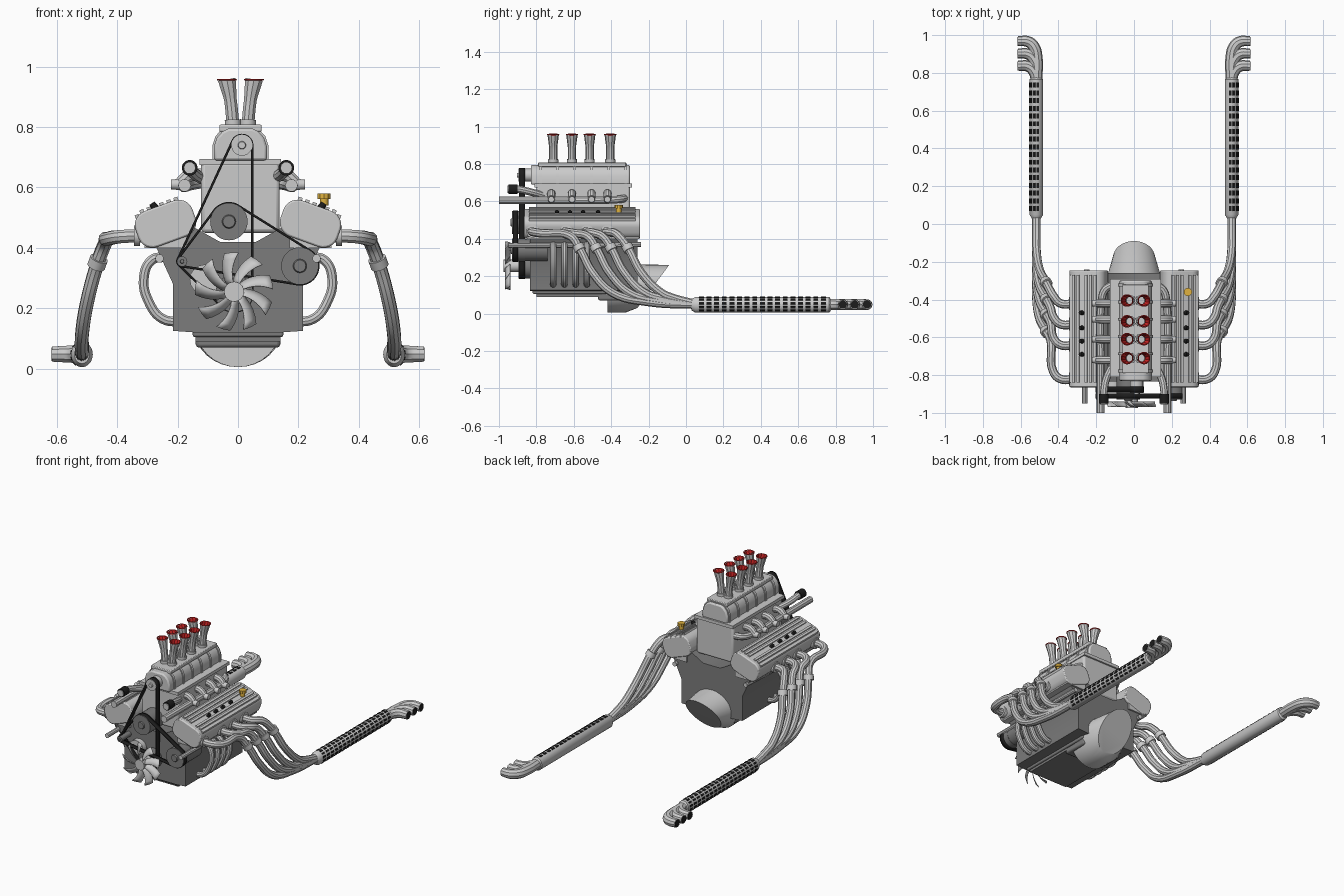
import bpy, bmesh, math
from mathutils import Vector, Matrix
from mathutils.geometry import convex_hull_2d

if "Cube" in bpy.data.objects:
    bpy.data.objects.remove(bpy.data.objects["Cube"])


def material(name, c):
    m = bpy.data.materials.new(name)
    m.diffuse_color = (*c, 1)
    m.use_nodes = True
    m.node_tree.nodes["Principled BSDF"].inputs["Base Color"].default_value = m.diffuse_color
    return m


DARK = material("dark_iron", (.2, .2, .2))
BLACK = material("black", (.012, .012, .012))
RED = material("red", (.7, .02, .02))
GOLD = material("gold", (.75, .45, .05))


def finish(name, bm, mat=None):
    bmesh.ops.recalc_face_normals(bm, faces=bm.faces[:])
    me = bpy.data.meshes.new(name)
    bm.to_mesh(me)
    bm.free()
    ob = bpy.data.objects.new(name, me)
    bpy.context.collection.objects.link(ob)
    if mat:
        me.materials.append(mat)
    return ob


def skin(name, rings, mat=None, caps=True):
    """Bridge rings of points, optionally capping the ends."""
    bm = bmesh.new()
    vs = [[bm.verts.new(p) for p in r] for r in rings]
    n = len(vs[0])
    for a, b in zip(vs, vs[1:]):
        for i in range(n):
            bm.faces.new((a[i], a[(i + 1) % n], b[(i + 1) % n], b[i]))
    if caps:
        bm.faces.new(vs[0])
        bm.faces.new(vs[-1])
    return finish(name, bm, mat)


def prism(name, pts, y0, y1, mat=None, bevel=0):
    ob = skin(name, [[(x, y, z) for x, z in pts] for y in (y0, y1)], mat)
    if bevel:
        m = ob.modifiers.new("bevel", 'BEVEL')
        m.width, m.segments, m.limit_method = bevel, 2, 'ANGLE'
    return ob


def box(name, x0, x1, y0, y1, z0, z1, mat=None, bevel=0):
    return prism(name, [(x0, z0), (x1, z0), (x1, z1), (x0, z1)], y0, y1, mat, bevel)


def loft(name, rings, mat=None, n=32):
    """Rings are (x, y, z, x radius, y lean, z radius)."""
    ts = [2 * math.pi * i / n for i in range(n)]
    return skin(name, [[(x + rx * math.cos(t), y + ly * math.sin(t), z + rz * math.sin(t))
                        for t in ts] for x, y, z, rx, ly, rz in rings], mat)


def cyl(name, p, q, r1, r2=None, mat=None, n=28):
    p, q = Vector(p), Vector(q)
    d = q - p
    bm = bmesh.new()
    bmesh.ops.create_cone(bm, cap_ends=True, segments=n, radius1=r1, radius2=r1 if r2 is None else r2,
                          depth=d.length, matrix=Matrix.Translation((p + q) / 2) @ d.to_track_quat('Z', 'Y').to_matrix().to_4x4())
    return finish(name, bm, mat)


def tube(name, pts, r, mat=None, radii=None, caps=True, closed=False):
    cu = bpy.data.curves.new(name, 'CURVE')
    cu.dimensions, cu.bevel_depth, cu.bevel_resolution = '3D', r, 3
    cu.resolution_u, cu.use_fill_caps = 6, caps
    sp = cu.splines.new('BEZIER')
    sp.bezier_points.add(len(pts) - 1)
    sp.use_cyclic_u = closed
    for i, (b, p) in enumerate(zip(sp.bezier_points, pts)):
        b.co = p
        b.handle_left_type = b.handle_right_type = 'AUTO'
        b.radius = radii[i] if radii else 1
    if mat:
        cu.materials.append(mat)
    ob = bpy.data.objects.new(name, cu)
    bpy.context.collection.objects.link(ob)
    return ob


def belt(name, pulleys, y, w):
    """Strip wrapped round the outer hull of several pulleys."""
    pts = [(x + r * math.cos(k * math.pi / 20), z + r * math.sin(k * math.pi / 20))
           for x, z, r in pulleys for k in range(40)]
    hull = [pts[i] for i in convex_hull_2d(pts)]
    ob = skin(name, [[(x, yy, z) for x, z in hull] for yy in (y, y + w)], BLACK, caps=False)
    ob.modifiers.new("thickness", 'SOLIDIFY').thickness = .008


# engine block, oil pan, gearbox
half = [(.145, .12), (.215, .125), (.215, .28), (.27, .40), (.15, .47), (.06, .42)]
prism("engine_block", half + [(-x, z) for x, z in reversed(half)], -.835, -.26, DARK)
box("oil_pan_rim", -.15, .15, -.82, -.3, .105, .135, DARK, .006)
box("oil_pan_sump", -.14, .14, -.47, -.3, .07, .11, DARK, .01)
box("oil_pan_front", -.14, .14, -.8, -.45, .09, .11, DARK)
loft("gearbox_housing", [(0, -.42, .15, .145, 0, .145), (0, -.285, .134, .145, .04, .129),
                         (0, -.175, .145, .11, .085, .115)])

# intake manifold and blower, slightly right of centre
C = .008
box("intake_manifold", C - .13, C + .13, -.8, -.3, .45, .685, None, .012)
box("blower_flange", C - .135, C + .135, -.81, -.29, .675, .695)
arch = [(.088, .69), (.088, .735), (.078, .765), (.06, .785), (.04, .795)]
arch = [(x, z) for x, z in arch]


def arch_pts(k):
    r = [(x * k, .69 + (z - .69) * k) for x, z in arch]
    return [(C + x, z) for x, z in r] + [(C - x, z) for x, z in reversed(r)]


prism("blower_case", arch_pts(1), -.83, -.3, None, .008)
for i in range(6):
    prism("blower_rib", arch_pts(1.06), -.785 + i * .091, -.77 + i * .091)
box("stack_plate", C - .07, C + .07, -.79, -.32, .785, .808, None, .004)

# velocity stacks with red mouths
for y in (-.71, -.61, -.515, -.405):
    for s in (1, -1):
        base, mid, top = [(C + s * x, y, z) for x, z in ((.024, .8), (.033, .89), (.045, .958))]
        tube("velocity_stack", [base, mid, top], .022, None, [1, 1, 1.4], False)
        tube("stack_mouth", [mid, top], .020, RED, [.95, 1.42], False)
        tube("stack_rim", [(top[0] + .03 * math.cos(a), y + .03 * math.sin(a), .957)
                           for a in [k * math.pi / 4 for k in range(8)]], .003, RED, closed=True)
        cyl("stack_collar", base, (base[0] + s * .001, y, .825), .027)

HEADER = [(-.82, -.57), (-.64, -.48), (-.53, -.4), (-.42, -.31)]
for s in (1, -1):
    # cylinder head and ribbed valve cover, tilted outwards
    def head_pt(u, v):
        t = math.radians(-20)
        return s * (.24 + u * math.cos(t) - v * math.sin(t)), .48 + u * math.sin(t) + v * math.cos(t)

    prof = []
    for cx, cz, a0 in ((.05, .015, 0), (-.05, .015, 90), (-.05, -.015, 180), (.05, -.015, 270)):
        for k in range(7):
            a = math.radians(a0 + 15 * k)
            prof.append(head_pt(cx + .05 * math.cos(a), cz + .048 * math.sin(a)))
    prism("cylinder_head", prof, -.865, -.245, None, .006)
    for u in (-.06, -.035, -.01, .035, .06, .08):
        v = .062 if abs(u) < .07 else .052
        prism("cover_rib", [head_pt(u - .007, v - .02), head_pt(u + .007, v - .02),
                            head_pt(u + .007, v + .009), head_pt(u - .007, v + .009)], -.84, -.27)
    box("head_gasket_step", s * .17, s * .31, -.85, -.25, .40, .44)
    for y in (-.69, -.62, -.55, -.47):
        x, z = head_pt(.014, .06)
        cyl("spark_plug", (x, y, z), (s * .285, y, .548), .013, .01, BLACK, 12)

    # fuel rail, stubs and front hose
    tube("fuel_rail", [(s * .177, -1, .607), (s * .177, -.7, .607), (s * .172, -.42, .607),
                       (s * .155, -.35, .612), (s * .11, -.32, .62)], .021)
    for y in (-.42, -.505, -.61, -.72):
        tube("intake_stub", [(s * .11, y, .64), (s * .16, y, .64), (s * .19, y, .615)], .022)
        cyl("stub_end", (s * .18, y, .61), (s * .222, y, .61), .02, .016)
    tube("front_hose", [(s * .12, -.76, .63), (s * .15, -.83, .65), (s * .16, -.9, .665),
                        (s * .16, -.955, .665)], .02)
    cyl("hose_clamp", (s * .16, -.95, .665), (s * .16, -.9, .665), .026, mat=BLACK)

    # coolant rail and down tubes
    tube("coolant_rail", [(s * .26, -.95, .365), (s * .26, -.6, .365), (s * .25, -.24, .37)], .014)
    for y in (-.71, -.65, -.59, -.53):
        tube("coolant_tube", [(s * .24, y, .37), (s * .285, y, .36), (s * .312, y, .3), (s * .295, y, .22),
                              (s * .25, y, .165), (s * .18, y, .155)], .017)

    # exhaust headers sweeping down into the side pipe
    for i, (p, a) in enumerate(HEADER):
        k = i / 3
        tube("exhaust_header", [(s * .31, p, .44), (s * .39, p, .437), (s * .428, p + .04, .43),
                                (s * .44, a - .05, .415), (s * .465, a, .35), (s * .5, a + .07, .22),
                                (s * .517, a + .18, .11), (s * .517, -.2 + .12 * k, .062 + .025 * k),
                                (s * .517, .07, .047)], .023)
        cyl("header_flange", (s * .325, p, .44), (s * .345, p, .44), .034)
        cyl("header_clamp", (s * .460, a - .008, .365), (s * .470, a + .006, .338), .03)

    # perforated side pipe
    loft("side_pipe", [(s * .517, .03, .047, .025, 0, .03), (s * .517, .05, .047, .036, 0, .042),
                       (s * .517, .765, .047, .036, 0, .042), (s * .517, .775, .047, .028, 0, .03)])
    bm = bmesh.new()
    for deg in (-48, -18, 12, 42, 72, 102):
        a = math.radians(deg)
        pos = (s * (.517 + .036 * math.cos(a)), 0, .047 + .042 * math.sin(a))
        rot = Matrix.Rotation(-(a if s > 0 else math.pi - a), 4, 'Y')
        for j in range(17):
            bmesh.ops.create_cube(bm, size=1, matrix=Matrix.Translation((pos[0], .082 + j * .0408, pos[2]))
                                  @ rot @ Matrix.Diagonal((.005, .026, .012, 1)))
    finish("pipe_slots", bm, BLACK)

    # three nested outward tips
    for y in (.968, .902, .838):
        tube("exhaust_tip", [(s * .517, .74, .048), (s * .517, y - .07, .048), (s * .53, y - .03, .048),
                             (s * .56, y - .003, .048), (s * .615, y, .048)], .031, None,
             [1, 1, 1, .95, .85])
        loft_hole = cyl("tip_hole", (s * .612, y, .048), (s * .617, y, .048), .022, mat=BLACK)

# oil filler cap
cyl("oil_cap_neck", (.285, -.36, .54), (.285, -.36, .565), .014, mat=GOLD)
cyl("oil_cap", (.285, -.36, .562), (.285, -.36, .58), .022, mat=GOLD, n=10)

# pulleys and belts
blower_p, idler, crank = (.013, .74, .038), (-.185, .355, .02), (-.013, .25, .065)
water, alt = (-.03, .487, .065), (.205, .34, .065)
belt("blower_belt", [blower_p, idler, crank], -.892, .032)
belt("accessory_belt", [water, alt, idler], -.925, .028)
for nm, (x, z, r), y0, y1, m in (("blower_pulley", blower_p, -.895, -.82, None), ("idler_pulley", idler, -.93, -.83, DARK),
                                 ("crank_pulley", crank, -.895, -.83, DARK), ("water_pump_pulley", water, -.93, -.79, DARK),
                                 ("alternator_pulley", alt, -.93, -.86, DARK)):
    cyl(nm, (x, y0, z), (x, y1, z), r - .003, mat=m)
    cyl(nm + "_hub", (x, y0 - .008, z), (x, y0, z), r * .3, r * .35, mat=m)
cyl("alternator_body", (.205, -.86, .34), (.205, -.74, .34), .06, mat=DARK)
cyl("oil_pump", (-.11, -.87, .295), (-.11, -.82, .295), .05, n=16)

# cooling fan with swept, pitched blades
FX, FZ = -.013, .255
cyl("fan_hub", (FX, -.975, FZ), (FX, -.88, FZ), .033)
bm = bmesh.new()
for k in range(9):
    rows = []
    for j in range(6):
        r, t = .025 + .021 * j, 2 * math.pi * k / 9 - .09 * j
        w = (.011 + .0025 * j) / r
        rows.append([bm.verts.new((FX + r * math.cos(t + e * w), -.955 + e * .014, FZ + r * math.sin(t + e * w)))
                     for e in (-1, 0, 1)])
    for a, b in zip(rows, rows[1:]):
        for i in (0, 1):
            bm.faces.new((a[i], a[i + 1], b[i + 1], b[i]))
fan = finish("fan_blades", bm)
fan.modifiers.new("thickness", 'SOLIDIFY').thickness = .003

# turn tubes into meshes and smooth everything with sharp edges kept
bpy.ops.object.select_all(action='DESELECT')
for o in bpy.data.objects:
    if o.type == 'CURVE':
        o.select_set(True)
        bpy.context.view_layer.objects.active = o
bpy.ops.object.convert(target='MESH')
bpy.ops.object.select_all(action='SELECT')
bpy.ops.object.shade_smooth_by_angle(angle=math.radians(35))
